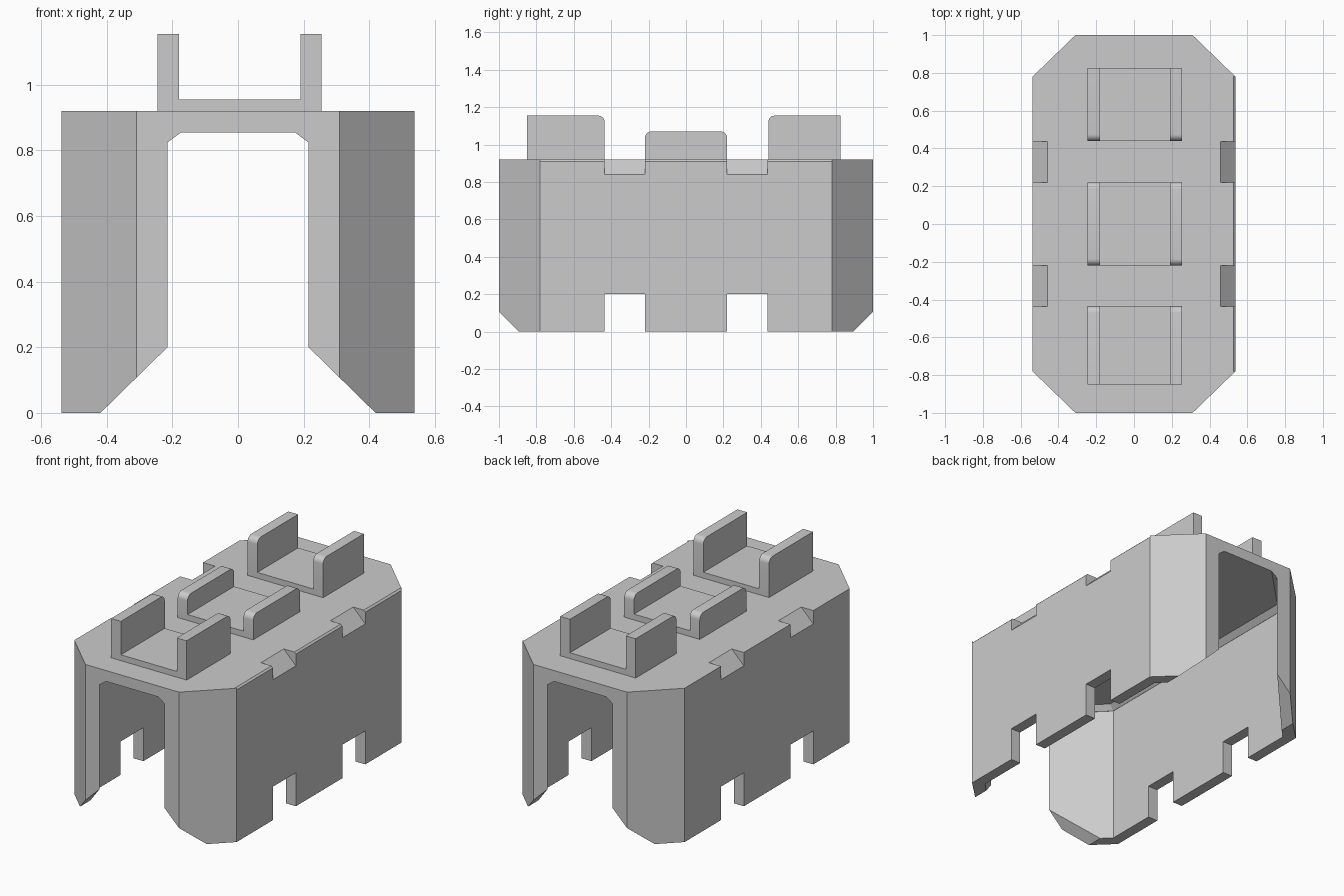
import bpy, bmesh, math
from mathutils import Vector

cube = bpy.data.objects.get("Cube")
if cube:
    bpy.data.objects.remove(cube, do_unlink=True)

grey = bpy.data.materials.new("plain grey")
grey.use_nodes = True
colour = (0.6, 0.6, 0.6, 1)
grey.diffuse_color = colour
grey.node_tree.nodes["Principled BSDF"].inputs["Base Color"].default_value = colour


def loft(name, lower, upper):
    """Closed solid between two matching rings of points."""
    bm = bmesh.new()
    a = [bm.verts.new(p) for p in lower]
    b = [bm.verts.new(p) for p in upper]
    bm.faces.new(a)
    bm.faces.new(b)
    n = len(a)
    for i in range(n):
        j = (i + 1) % n
        bm.faces.new((a[i], a[j], b[j], b[i]))
    bmesh.ops.recalc_face_normals(bm, faces=bm.faces)
    mesh = bpy.data.meshes.new(name)
    bm.to_mesh(mesh)
    bm.free()
    mesh.materials.append(grey)
    obj = bpy.data.objects.new(name, mesh)
    bpy.context.collection.objects.link(obj)
    return obj


def prism(name, profile, axis, lo, hi):
    """Extrude a 2D profile along one axis."""
    def ring(d):
        points = []
        for p in profile:
            v = list(p)
            v.insert(axis, d)
            points.append(Vector(v))
        return points
    return loft(name, ring(lo), ring(hi))


def rect(a0, a1, b0, b1):
    return [(a0, b0), (a1, b0), (a1, b1), (a0, b1)]


def octagon(x_wide, y_wide, x_end, y_end):
    quarter = [(x_wide, y_wide), (x_end, y_end)]
    half = quarter + [(-x, y) for x, y in reversed(quarter)]
    return half + [(-x, -y) for x, y in half]


def carve(target, cutter):
    cutter.hide_render = True
    mod = target.modifiers.new("carve", 'BOOLEAN')
    mod.operation = 'DIFFERENCE'
    mod.solver = 'EXACT'
    mod.object = cutter
    bpy.ops.object.select_all(action='DESELECT')
    bpy.context.view_layer.objects.active = target
    target.select_set(True)
    bpy.ops.object.modifier_apply(modifier=mod.name)
    bpy.data.objects.remove(cutter, do_unlink=True)


# Housing: eight-sided block
W, TOP = 0.537, 0.92
body = prism("housing", octagon(W, 0.78, 0.31, 1), 2, 0, TOP)

# Inner tunnel, open at both ends and below, with a bevelled ceiling
outer = octagon(0.472, 0.743, 0.165, 1.05)
inner = octagon(0.44, 0.733, 0.123, 1.05)
carve(body, prism("tunnel_cutter", outer, 2, -0.1, 0.825))
carve(body, loft("ceiling_cutter",
                 [(x, y, 0.824) for x, y in outer],
                 [(x, y, 0.855) for x, y in inner]))

# Slanted lower corners of the end posts
slant = [(-0.47, -0.05), (-0.215, 0.2), (0.215, 0.2), (0.47, -0.05)]
carve(body, prism("slant_cutter", slant, 1, -1.1, 1.1))

for side in (-1, 1):
    # Square gaps along the wall bottoms
    start = 0.328 * side
    gap = rect(start - 0.108, start + 0.108, -0.1, 0.2)
    carve(body, prism("gap_cutter", gap, 0, -0.7, 0.7))
    # Sloped nicks along the top edges
    nick = [(0.417 * side, 0.96), (0.577 * side, 0.80), (0.577 * side, 0.96)]
    for centre in (-0.328, 0.328):
        carve(body, prism("nick_cutter", nick, 1, centre - 0.108, centre + 0.108))

# Thin bevel on the left top edge
edge = [(0.487, 0.96), (0.575, 0.872), (0.575, 0.96)]
carve(body, prism("edge_cutter", edge, 1, -0.78, 0.78))


def cheek_profile(y0, y1, top, round0, round1, r=0.035):
    """Side outline of a bracket cheek, with optional rounded top corners."""
    pts = [(y0, TOP), (y1, TOP)]
    for y, rounded, s, first in ((y1, round1, 1, 0), (y0, round0, -1, 90)):
        if not rounded:
            pts.append((y, top))
            continue
        for i in range(7):
            t = math.radians(first + 15 * i)
            pts.append((y - s * r + r * math.cos(t), top - r + r * math.sin(t)))
    return pts


# Three U-shaped brackets on the roof
brackets = (("front", -0.85, -0.435, 1.155, False, True),
            ("middle", -0.22, 0.22, 1.07, True, True),
            ("rear", 0.44, 0.825, 1.155, True, False))
for label, y0, y1, top, round0, round1 in brackets:
    prism(label + "_bracket_base", rect(-0.18, 0.19, TOP, 0.955), 1, y0, y1)
    outline = cheek_profile(y0, y1, top, round0, round1)
    for side, x0, x1 in (("right", -0.245, -0.18), ("left", 0.19, 0.255)):
        cheek = prism(label + "_bracket_" + side + "_cheek", outline, 0, x0, x1)
        bpy.ops.object.select_all(action='DESELECT')
        bpy.context.view_layer.objects.active = cheek
        cheek.select_set(True)
        bpy.ops.object.shade_smooth_by_angle(angle=math.radians(30))
